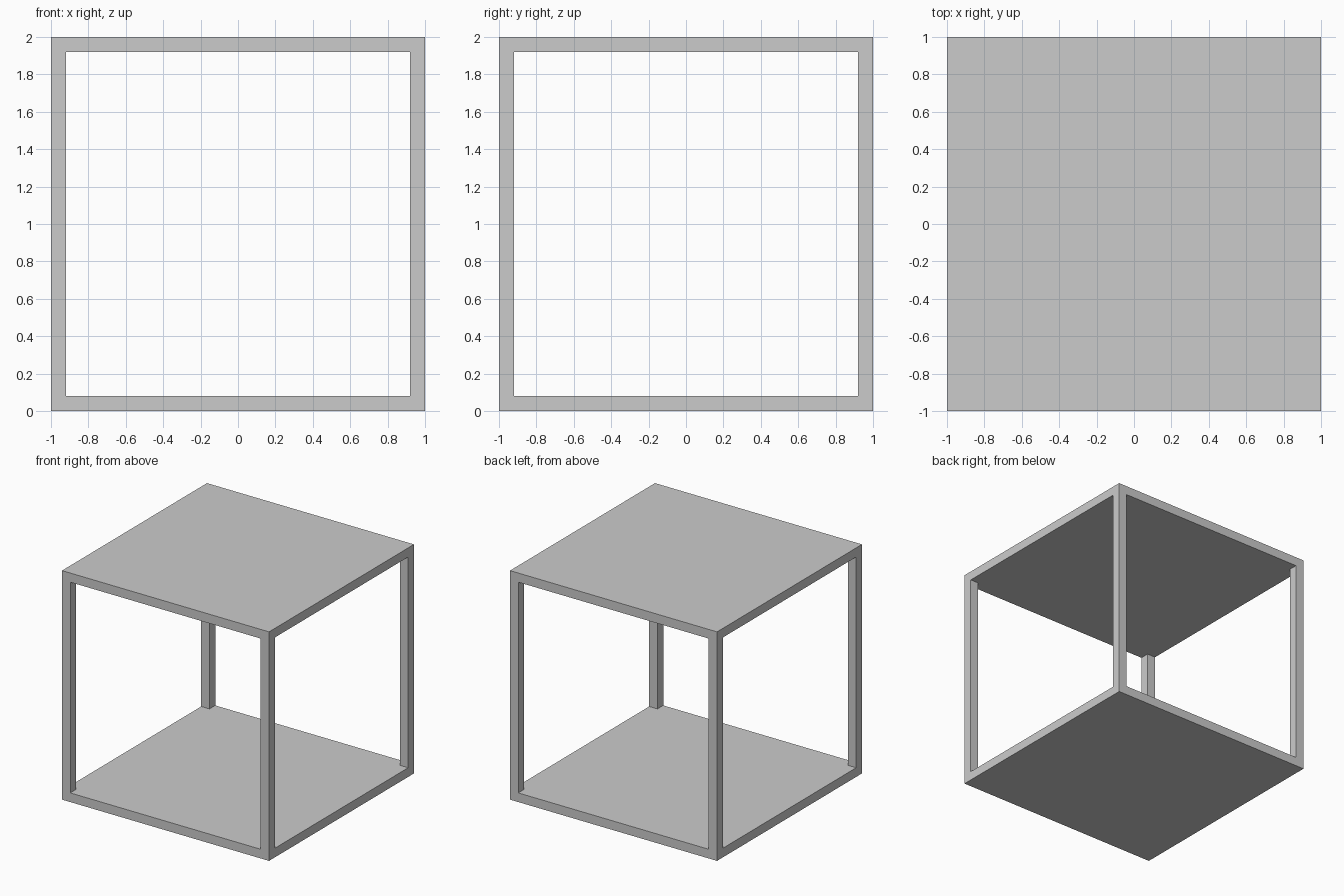
import bpy

if "Cube" in bpy.data.objects:
    bpy.data.objects.remove(bpy.data.objects["Cube"])

SIZE = 2.0    # outer cube
WALL = 0.08   # slab thickness and post width
INNER = SIZE - 2 * WALL


def box(name, dims):
    bpy.ops.mesh.primitive_cube_add(size=1, location=(0, 0, SIZE / 2))
    obj = bpy.context.object
    obj.name = name
    obj.scale = dims
    bpy.ops.object.transform_apply(location=False, rotation=False, scale=True)
    return obj


# Open cube: top and bottom slabs joined by four corner posts
frame = box("open_cube_frame", (SIZE, SIZE, SIZE))

# Square openings cut right through, front to back and side to side
openings = {
    "front_back_opening": (INNER, SIZE * 1.5, INNER),
    "side_opening": (SIZE * 1.5, INNER, INNER),
}
for name, dims in openings.items():
    cutter = box(name, dims)
    cutter.hide_render = True
    mod = frame.modifiers.new(name, 'BOOLEAN')
    mod.operation = 'DIFFERENCE'
    mod.solver = 'EXACT'
    mod.object = cutter
    bpy.context.view_layer.objects.active = frame
    bpy.ops.object.modifier_apply(modifier=mod.name)
    bpy.data.objects.remove(cutter, do_unlink=True)
